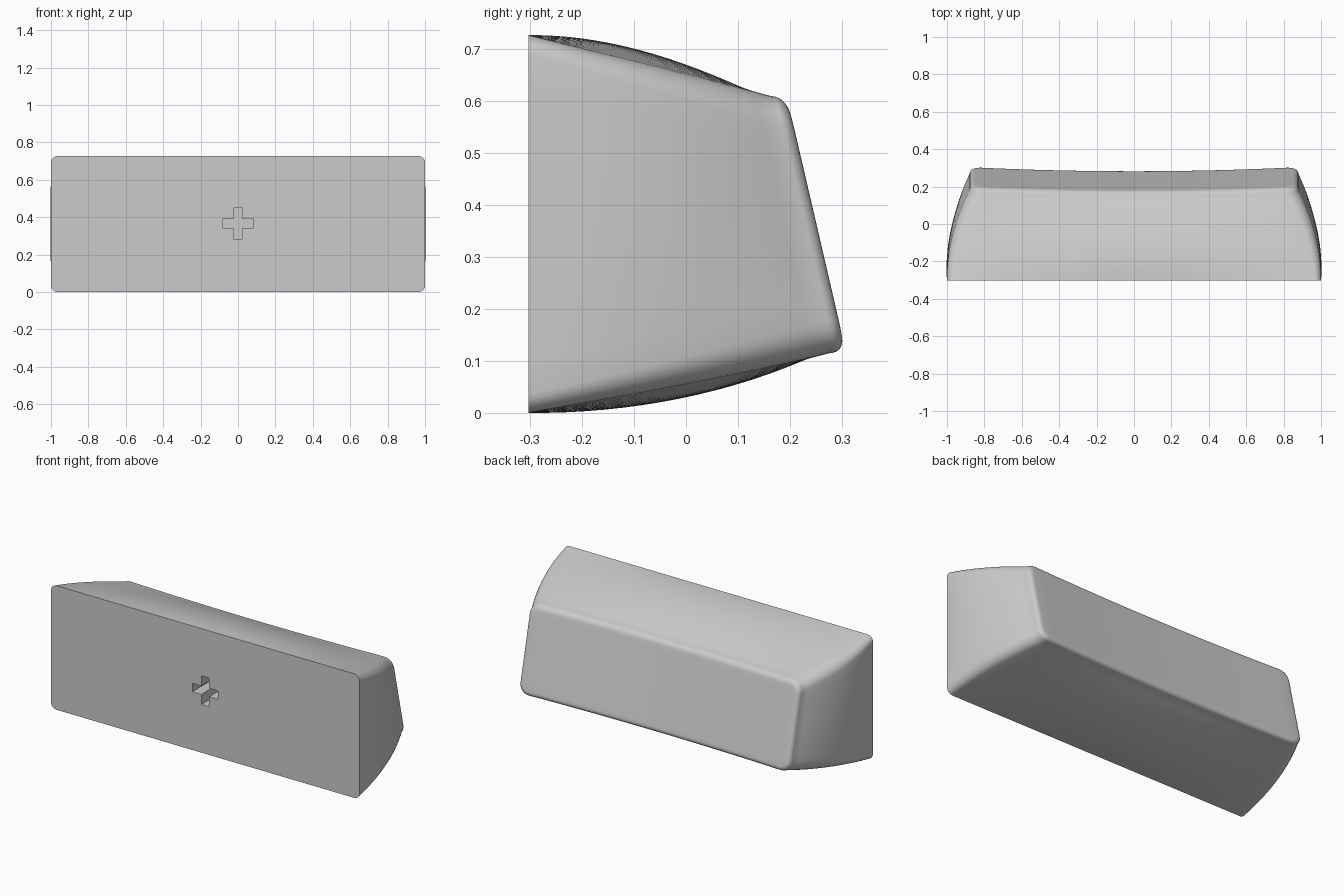
import bpy, bmesh, math

cube = bpy.data.objects.get("Cube")
if cube:
    bpy.data.objects.remove(cube, do_unlink=True)

FRONT = -0.303      # flat front plane
HEIGHT = 0.727
FILLET = 0.03       # rounding around the dished back face

grey = bpy.data.materials.new("light grey plastic")
grey.use_nodes = True
colour = (0.6, 0.6, 0.6, 1)
grey.diffuse_color = colour
grey.node_tree.nodes["Principled BSDF"].inputs["Base Color"].default_value = colour


def back_y(x, z):
    """Leaning back face, hollowed along its length."""
    dish = 0.022 * max(0, 1 - (x / 0.88) ** 2)
    return 0.302 - 0.232 * (z - 0.15) - dish


def section(t, inset=0.0):
    """Rounded rectangle with bowed sides, t = 0 at the front, 1 at the back."""
    w = 1 - 0.12 * t * t - inset
    low, high = 0.115 * t + inset, HEIGHT - 0.117 * t - inset
    mid, h = (low + high) / 2, (high - low) / 2
    r = 0.035 + 0.025 * t - inset * 0.7
    bow = 4 * t * (1 - t)
    corners = [(1, 1), (-1, 1), (-1, -1), (1, -1)]
    points = []
    for i, (sx, sz) in enumerate(corners):
        for k in range(7):
            a = math.pi / 2 * (i + k / 6)
            points.append((sx * (w - r) + r * math.cos(a),
                           sz * (h - r) + r * math.sin(a)))
        # straight run towards the next corner
        nx, nz = corners[(i + 1) % 4]
        a = math.pi / 2 * (i + 1)
        end = (nx * (w - r) + r * math.cos(a), nz * (h - r) + r * math.sin(a))
        start = points[-1]
        steps = 28 if i % 2 == 0 else 10
        for k in range(1, steps):
            f = k / steps
            points.append(tuple(p + (q - p) * f for p, q in zip(start, end)))
    return [(x + 0.01 * bow * (1 - (z / h) ** 2) * x / w,
             mid + z + 0.03 * bow * (1 - (x / w) ** 2) * z / h)
            for x, z in points]


def finish(bm, name):
    bmesh.ops.recalc_face_normals(bm, faces=bm.faces)
    mesh = bpy.data.meshes.new(name)
    bm.to_mesh(mesh)
    bm.free()
    obj = bpy.data.objects.new(name, mesh)
    bpy.context.collection.objects.link(obj)
    mesh.materials.append(grey)
    return obj


# Body: bowed walls, rounded rim and dished back
bm = bmesh.new()
rings = []
for i in range(17):
    t = i / 16
    rings.append([(x, FRONT + t * (back_y(x, z) - FILLET - FRONT), z)
                  for x, z in section(t)])
for i in range(1, 7):
    a = math.pi / 2 * i / 6
    rings.append([(x, back_y(x, z) - FILLET * (1 - math.sin(a)), z)
                  for x, z in section(1, FILLET * (1 - math.cos(a)))])
rim = section(1, FILLET)
centre_z = sum(z for x, z in rim) / len(rim)
for i in range(1, 12):
    s = 1 - i / 12
    ring = [(x * s, centre_z + (z - centre_z) * s) for x, z in rim]
    rings.append([(x, back_y(x, z), z) for x, z in ring])

loops = [[bm.verts.new(p) for p in ring] for ring in rings]
count = len(rim)
for a, b in zip(loops, loops[1:]):
    for i in range(count):
        j = (i + 1) % count
        bm.faces.new((a[i], a[j], b[j], b[i]))
hub = bm.verts.new((0, back_y(0, centre_z), centre_z))
for i in range(count):
    bm.faces.new((loops[-1][i], loops[-1][(i + 1) % count], hub))
bm.faces.new(loops[0])
body = finish(bm, "key_body")

# Cross-shaped socket in the front
bm = bmesh.new()
arm, half = 0.084, 0.025
quarter = [(arm, -half), (arm, half), (half, half)]
outline = []
for turn in range(4):
    for x, z in quarter:
        for _ in range(turn):
            x, z = -z, x
        outline.append(bm.verts.new((x, FRONT - 0.1, z + 0.366)))
face = bm.faces.new(outline)
extruded = bmesh.ops.extrude_face_region(bm, geom=[face])["geom"]
bmesh.ops.translate(bm, vec=(0, 0.28, 0),
                    verts=[v for v in extruded if isinstance(v, bmesh.types.BMVert)])
cutter = finish(bm, "socket_cutter")
cutter.hide_render = True

cut = body.modifiers.new("socket", "BOOLEAN")
cut.operation = "DIFFERENCE"
cut.solver = "EXACT"
cut.object = cutter
bpy.ops.object.select_all(action="DESELECT")
body.select_set(True)
bpy.context.view_layer.objects.active = body
bpy.ops.object.modifier_apply(modifier=cut.name)
bpy.data.objects.remove(cutter, do_unlink=True)
bpy.ops.object.shade_smooth_by_angle(angle=math.radians(30))
